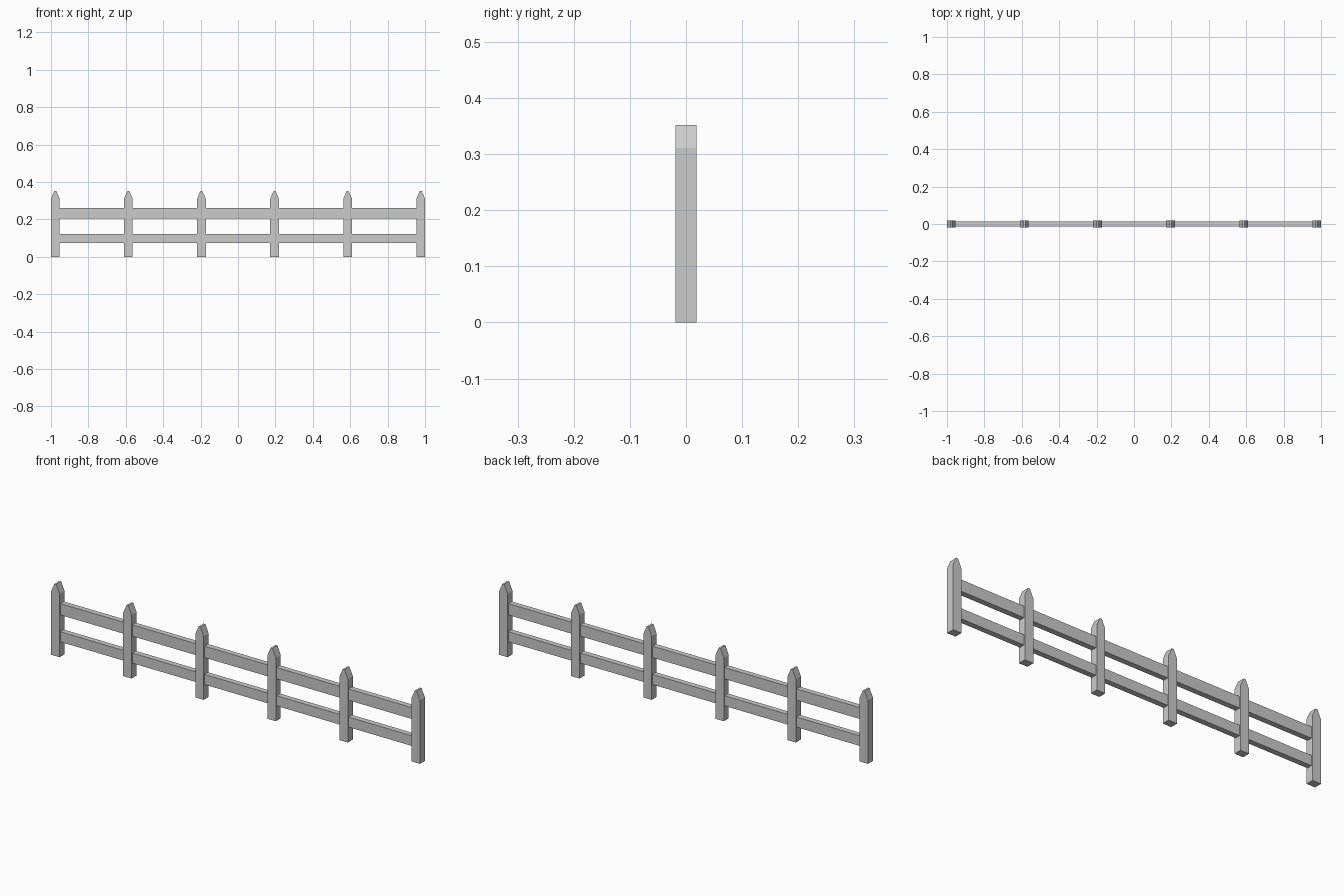
import bpy, bmesh

if "Cube" in bpy.data.objects:
    bpy.data.objects.remove(bpy.data.objects["Cube"])

POST_W, POST_D, POST_H, SHOULDER = 0.046, 0.038, 0.352, 0.311
COUNT = 6


def extruded_profile(name, points, depth, x=0.0):
    """Closed x-z outline extruded along y, centred on y = 0."""
    bm = bmesh.new()
    face = bm.faces.new([bm.verts.new((px, -depth / 2, pz)) for px, pz in points])
    ext = bmesh.ops.extrude_face_region(bm, geom=[face])
    moved = [v for v in ext["geom"] if isinstance(v, bmesh.types.BMVert)]
    bmesh.ops.translate(bm, verts=moved, vec=(0, depth, 0))
    bmesh.ops.recalc_face_normals(bm, faces=bm.faces)
    mesh = bpy.data.meshes.new(name)
    bm.to_mesh(mesh)
    bm.free()
    obj = bpy.data.objects.new(name, mesh)
    obj.location.x = x
    bpy.context.collection.objects.link(obj)
    return obj


# Posts with tapered tops and a narrow flat tip
hw, tip = POST_W / 2, 0.005
outline = [(-hw, 0), (hw, 0), (hw, SHOULDER), (tip, POST_H),
           (-tip, POST_H), (-hw, SHOULDER)]
first = -1 + hw
step = -2 * first / (COUNT - 1)
for i in range(COUNT):
    extruded_profile(f"post_{i + 1}", outline, POST_D, first + i * step)

# Horizontal rails running between the end posts
for name, low, high in (("lower_rail", 0.073, 0.123), ("upper_rail", 0.205, 0.261)):
    extruded_profile(name, [(first, low), (-first, low), (-first, high), (first, high)], 0.027)
